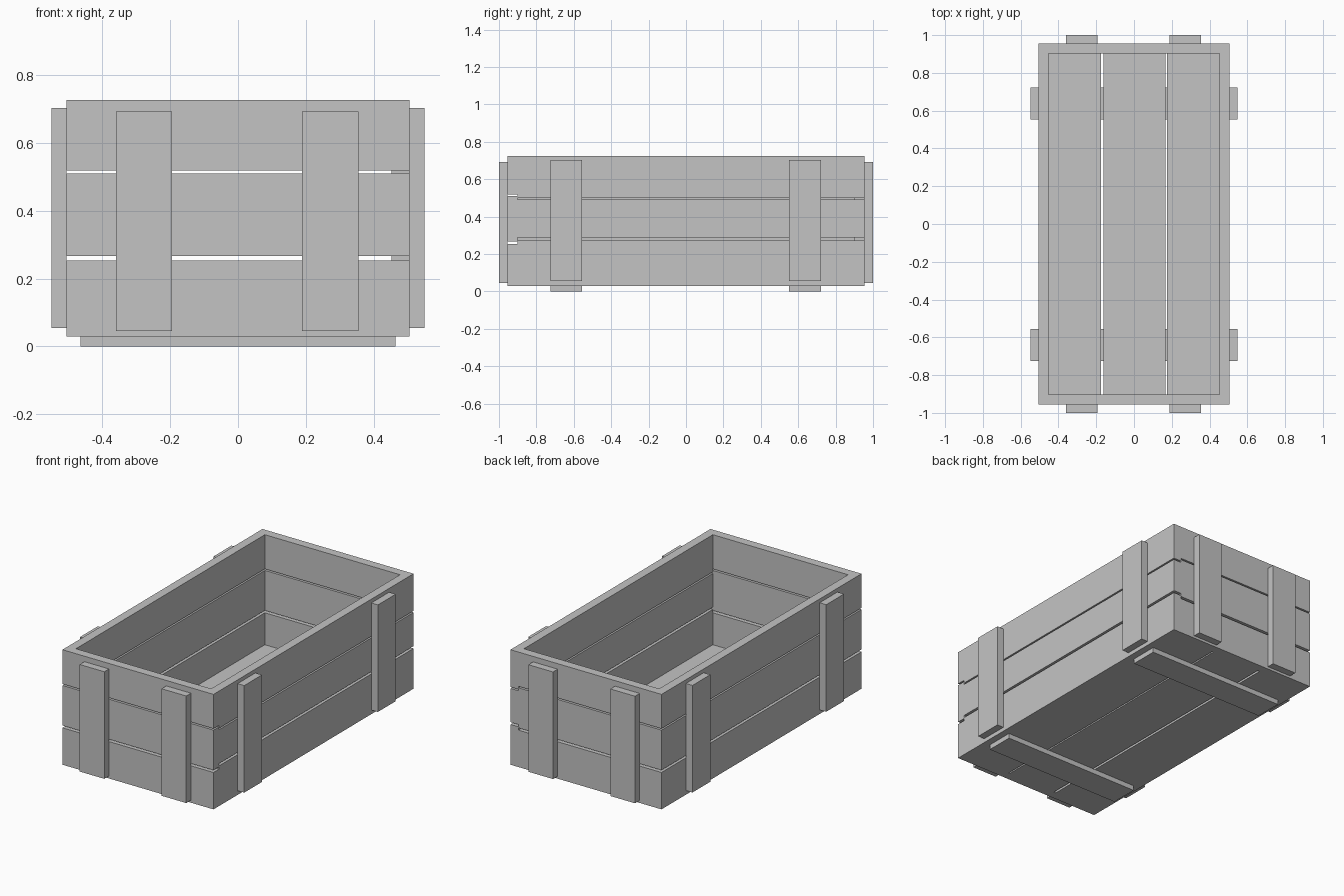
import bpy
import bmesh
from mathutils import Matrix, Vector

cube = bpy.data.objects.get("Cube")
if cube:
    bpy.data.objects.remove(cube, do_unlink=True)

grey = bpy.data.materials.new("plain grey")
grey.use_nodes = True
colour = (0.55, 0.55, 0.55, 1)
grey.diffuse_color = colour
grey.node_tree.nodes["Principled BSDF"].inputs["Base Color"].default_value = colour


def board(name, x, y, z):
    """Box spanning the given (low, high) range on each axis."""
    spans = (x, y, z)
    centre = Vector([(a + b) / 2 for a, b in spans])
    size = Vector([b - a for a, b in spans])
    bm = bmesh.new()
    bmesh.ops.create_cube(bm, size=1, matrix=Matrix.Diagonal(size.to_4d()))
    mesh = bpy.data.meshes.new(name)
    bm.to_mesh(mesh)
    bm.free()
    mesh.materials.append(grey)
    obj = bpy.data.objects.new(name, mesh)
    obj.location = centre
    bpy.context.collection.objects.link(obj)


# Outer and inner half sizes of the crate, and its heights
OX, OY = 0.505, 0.955
IX, IY = 0.452, 0.902
BASE, TOP = 0.03, 0.725

# Plank heights: the +x wall has its gaps at other heights than the rest
common = [(BASE, 0.253), (0.267, 0.509), (0.518, TOP)]
shifted = [(BASE, 0.273), (0.287, 0.491), (0.5, TOP)]

# Walls, overlapping in turn at the corners
walls = [
    ("front_plank", (-OX, OX), (-OY, -IY), common),
    ("back_plank", (-OX, IX), (IY, OY), common),
    ("left_plank", (IX, OX), (-IY, OY), shifted),
    ("right_plank", (-OX, -IX), (-IY, IY), common),
]
for name, x, y, rows in walls:
    for i, z in enumerate(rows):
        board(f"{name}_{i + 1}", x, y, z)

# Floor boards
for i, x in enumerate([(-IX, -0.175), (-0.161, 0.167), (0.176, IX)]):
    board(f"floor_board_{i + 1}", x, (-IY, IY), (BASE, 0.06))

# Upright battens on the short ends
for i, x in enumerate([(-0.359, -0.194), (0.189, 0.354)]):
    board(f"front_batten_{i + 1}", x, (-1, -OY), (0.045, 0.692))
    board(f"back_batten_{i + 1}", x, (OY, 1), (0.045, 0.692))

# Upright battens on the long sides, and the runners underneath
for i, y in enumerate([(-0.725, -0.555), (0.552, 0.722)]):
    board(f"left_batten_{i + 1}", (OX, 0.549), y, (0.055, 0.702))
    board(f"right_batten_{i + 1}", (-0.549, -OX), y, (0.055, 0.702))
    board(f"bottom_runner_{i + 1}", (-0.463, 0.463), y, (0, BASE))
